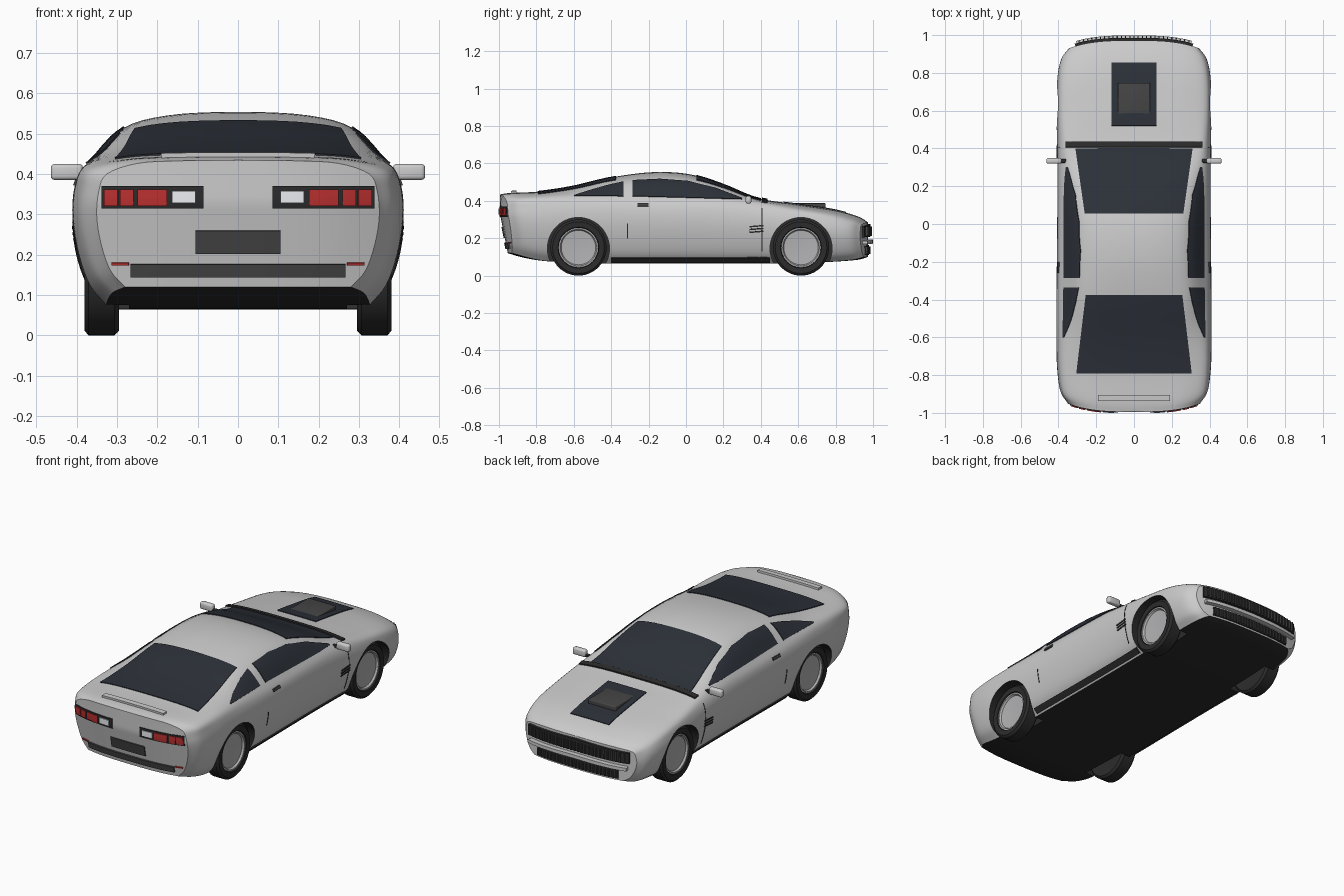
import bpy, bmesh, math
from mathutils import Vector
from mathutils.bvhtree import BVHTree

if "Cube" in bpy.data.objects:
    bpy.data.objects.remove(bpy.data.objects["Cube"])


def material(name, r, g, b):
    m = bpy.data.materials.new(name)
    m.diffuse_color = (r, g, b, 1)
    m.use_nodes = True
    m.node_tree.nodes["Principled BSDF"].inputs["Base Color"].default_value = m.diffuse_color
    return m


PAINT = material("paint", .7, .7, .7)
BLACK = material("black_trim", .025, .025, .025)
DARK = material("dark_grey", .06, .06, .06)
GLASS = material("glass", .025, .03, .04)
RED = material("red_lens", .5, .03, .03)
WHITE = material("white_lens", .85, .87, .9)
ALLOY = material("alloy", .45, .45, .46)


def new_object(name, bm, *mats):
    me = bpy.data.meshes.new(name)
    bm.to_mesh(me)
    bm.free()
    ob = bpy.data.objects.new(name, me)
    bpy.context.collection.objects.link(ob)
    for m in mats:
        me.materials.append(m)
    return ob


def finish(ob, angle=35):
    """Bake modifiers and shade smooth."""
    bpy.ops.object.select_all(action='DESELECT')
    ob.select_set(True)
    bpy.context.view_layer.objects.active = ob
    bpy.ops.object.convert(target='MESH')
    bpy.ops.object.shade_smooth_by_angle(angle=math.radians(angle))


def spline(pts, n):
    """Catmull-Rom through points of any dimension."""
    p = [Vector(q) for q in pts]
    p = [2 * p[0] - p[1]] + p + [2 * p[-1] - p[-2]]
    out = []
    for i in range(1, len(p) - 2):
        a, b, c, d = p[i - 1:i + 3]
        for k in range(n):
            t = k / n
            out.append(.5 * (2 * b + (c - a) * t + (2 * a - 5 * b + 4 * c - d) * t * t
                             + (3 * b - a - 3 * c + d) * t ** 3))
    return out + [p[-2]]


# Body stations: y, half width, floor z, belt x, belt z, roof edge x, roof edge z, top z
STATIONS = [
    (-.995, .35, .12, .325, .40, .25, .426, .434),
    (-.94, .39, .105, .365, .41, .27, .435, .442),
    (-.78, .407, .08, .375, .42, .28, .441, .450),
    (-.60, .41, .07, .375, .425, .285, .462, .478),
    (-.40, .41, .065, .372, .425, .29, .495, .525),
    (-.18, .408, .065, .37, .42, .29, .510, .553),
    (.02, .406, .065, .37, .415, .29, .502, .542),
    (.20, .405, .065, .37, .408, .30, .463, .487),
    (.38, .406, .065, .37, .39, .31, .405, .415),
    (.60, .41, .065, .38, .352, .30, .370, .381),
    (.80, .405, .075, .375, .322, .30, .340, .350),
    (.92, .385, .085, .352, .295, .28, .308, .316),
    (.972, .345, .10, .325, .27, .26, .28, .286)]
M = 10


def section(s):
    y, w, zb, ws, zs, wr, zr, zt = s
    h = zs - zb
    half = [(.8 * w, zb), (.9 * w, zb + .14 * h), (.965 * w, zb + .36 * h), (w, zb + .62 * h),
            (.985 * w, zb + .85 * h), (ws, zs), (wr, zr), (.6 * wr, zt - .2 * (zt - zr))]
    full = half + [(0, zt)] + [(-x, z) for x, z in reversed(half)]
    return [Vector((p[0], y, p[1])) for p in spline(full, 4)]


def bend(v):
    """Bow both ends in plan and tuck the lower tail in."""
    e = min(1, max(0, (abs(v.y) - .7) / .27))
    s = 1 if v.y > 0 else -1
    v.y -= s * .07 * e * (abs(v.x) / .41) ** 3
    if s < 0:
        v.y += .2 * e * e * max(0, .33 - v.z)


# Body shell: lofted sections with gridded end caps
bm = bmesh.new()
sections = [section(s) for s in spline(STATIONS, 6)]
rings = []
for sec in sections:
    ring = sec + [sec[-1].lerp(sec[0], k / M) for k in range(1, M)]
    rings.append([bm.verts.new(p) for p in ring])
n, ns = len(rings[0]), len(sections[0])
for a, b in zip(rings, rings[1:]):
    for i in range(n):
        j = (i + 1) % n
        f = bm.faces.new((a[i], a[j], b[j], b[i]))
        f.material_index = int(i >= ns - 1)
for sec in (sections[0], sections[-1]):
    rows = [[bm.verts.new(sec[i].lerp(sec[ns - 1 - i], k / M)) for k in range(M + 1)]
            for i in range(ns // 2 + 1)]
    for a, b in zip(rows, rows[1:]):
        for k in range(M):
            bm.faces.new((a[k], a[k + 1], b[k + 1], b[k]))
bmesh.ops.remove_doubles(bm, verts=bm.verts, dist=1e-5)
for v in bm.verts:
    bend(v.co)
bmesh.ops.recalc_face_normals(bm, faces=bm.faces)
tree = BVHTree.FromBMesh(bm)
body = new_object("body_shell", bm, PAINT, BLACK)

# Wheel arches cut out of the shell
AXLES = (-.575, .615)
bm = bmesh.new()
for y in AXLES:
    for s in (-1, 1):
        r = bmesh.ops.create_cone(bm, cap_ends=True, segments=48, radius1=.166, radius2=.166, depth=.25)
        for v in r["verts"]:
            v.co = Vector((v.co.z + s * .395, v.co.x + y, v.co.y + .145))
for f in bm.faces:
    f.material_index = 1
bmesh.ops.recalc_face_normals(bm, faces=bm.faces)
cutter = new_object("arch_cutter", bm, PAINT, BLACK)
cutter.hide_render = True
mod = body.modifiers.new("arches", 'BOOLEAN')
mod.operation, mod.solver, mod.object = 'DIFFERENCE', 'EXACT', cutter
finish(body)
bpy.data.objects.remove(cutter)


def panel(name, patches, axis, mat, t=.006, mirror=False, nu=14, nv=8):
    """Thin plates projected onto the body; a patch is a lower and an upper edge."""
    place, d = {'side': (lambda a, b: (1.1, a, b), (-1, 0, 0)),
                'top': (lambda a, b: (a, b, 1.1), (0, 0, -1)),
                'nose': (lambda a, b: (a, 1.1, b), (0, -1, 0)),
                'tail': (lambda a, b: (a, -1.1, b), (0, 1, 0))}[axis]

    def along(edge, u):
        u *= len(edge) - 1
        i = min(int(u), len(edge) - 2)
        return Vector(edge[i]).lerp(Vector(edge[i + 1]), u - i)
    bm = bmesh.new()
    for lo, hi in patches:
        grid = []
        for j in range(nv + 1):
            row = []
            for i in range(nu + 1):
                q = along(lo, i / nu).lerp(along(hi, i / nu), j / nv)
                o = Vector(place(q.x, q.y))
                hit, nor = tree.ray_cast(o, Vector(d))[:2]
                if hit is None:
                    hit, nor = tree.find_nearest(o)[:2]
                row.append(bm.verts.new(hit + nor * t * .2))
            grid.append(row)
        for a, b in zip(grid, grid[1:]):
            for i in range(nu):
                bm.faces.new((a[i], a[i + 1], b[i + 1], b[i]))
    ob = new_object(name, bm, mat)
    if mirror:
        ob.modifiers.new("mirror", 'MIRROR').use_mirror_merge = False
    sol = ob.modifiers.new("thick", 'SOLIDIFY')
    sol.thickness, sol.offset = t, 0
    finish(ob)


def rect(a0, a1, b0, b1):
    return [(a0, b0), (a1, b0)], [(a0, b1), (a1, b1)]


# Windows
panel("windscreen", [([(-.31, .40), (.31, .40)], [(-.26, .055), (.26, .055)])], 'top', GLASS)
panel("rear_window", [([(-.305, -.79), (.305, -.79)], [(-.255, -.375), (.255, -.375)])], 'top', GLASS)
panel("side_windows", [
    ([(-.6, .425), (-.51, .425), (-.42, .425), (-.335, .424)],
     [(-.6, .428), (-.51, .456), (-.42, .482), (-.335, .501)]),
    ([(-.285, .424), (-.14, .42), (.01, .416), (.155, .412), (.3, .408)],
     [(-.285, .508), (-.14, .515), (.01, .504), (.155, .468), (.3, .413)])],
    'side', GLASS, mirror=True, nu=16)

# Bonnet and cowl
panel("cowl_strip", [rect(-.36, .36, .405, .435)], 'top', BLACK, t=.012, nv=2)
panel("bonnet_vent", [rect(-.12, .12, .52, .855)], 'top', GLASS)

# Side trim
panel("sill_strip", [rect(-.40, .45, .072, .098)], 'side', BLACK, t=.01, mirror=True, nv=2)
panel("door_handle", [rect(-.26, -.2, .37, .385)], 'side', DARK, t=.01, mirror=True, nu=3, nv=1)
panel("side_vents", [([(.34, z), (.415, z + .006)], [(.34, z + .007), (.415, z + .013)])
                     for z in (.228, .243, .258)], 'side', BLACK, mirror=True, nu=4, nv=1)
panel("door_seam", [rect(-.315, -.311, .2, .28), rect(.404, .408, .13, .36)],
      'side', BLACK, t=.003, mirror=True, nu=1)

# Nose: grilles with slats and a bumper blade
panel("upper_grille", [([(-.31, .205), (0, .21), (.31, .205)], [(-.31, .265), (0, .275), (.31, .265)])],
      'nose', BLACK, t=.02)
panel("upper_grille_slats", [rect(x * .022 - .003, x * .022 + .003, .212, .262) for x in range(-13, 14)],
      'nose', DARK, t=.034, nu=1, nv=3)
panel("bumper_blade", [([(-.30, .168), (0, .172), (.30, .168)], [(-.30, .186), (0, .192), (.30, .186)])],
      'nose', PAINT, t=.038, nv=2)
panel("lower_grille", [([(-.25, .11), (0, .11), (.25, .11)], [(-.25, .158), (0, .164), (.25, .158)])],
      'nose', BLACK, t=.01)
panel("lower_grille_slats", [rect(x * .022 - .003, x * .022 + .003, .115, .155) for x in range(-11, 12)],
      'nose', DARK, t=.02, nu=1, nv=3)

# Tail: lamps, plate and bumper strip
panel("tail_lamp_frame", [rect(.085, .337, .315, .37)], 'tail', BLACK, mirror=True)
panel("tail_lamps", [rect(.175, .248, .322, .362), rect(.258, .29, .322, .362),
                     rect(.296, .33, .322, .362)], 'tail', RED, t=.012, mirror=True, nu=4, nv=3)
panel("reverse_lamp", [rect(.105, .163, .328, .358)], 'tail', WHITE, t=.012, mirror=True, nu=4, nv=3)
panel("number_plate", [rect(-.105, .105, .203, .26)], 'tail', DARK, t=.008)
panel("rear_bumper_strip", [rect(-.265, .265, .145, .177)], 'tail', DARK, t=.012, nv=3)
panel("rear_reflectors", [rect(.27, .312, .174, .181)], 'tail', RED, t=.008, mirror=True, nu=4, nv=1)
panel("boot_lip", [rect(-.19, .19, -.935, -.905)], 'top', PAINT, t=.016, nv=2)


def box(name, loc, dim, mat, bevel, mirror=False):
    bm = bmesh.new()
    bmesh.ops.create_cube(bm, size=1)
    for v in bm.verts:
        v.co = Vector(v.co[i] * dim[i] + loc[i] for i in range(3))
    ob = new_object(name, bm, mat)
    b = ob.modifiers.new("bevel", 'BEVEL')
    b.width, b.segments = bevel, 3
    if mirror:
        ob.modifiers.new("mirror", 'MIRROR').use_mirror_merge = False
    finish(ob)


box("bonnet_scoop", (0, .637, .371), (.17, .22, .032), DARK, .005)
box("door_mirror", (.424, .334, .405), (.08, .03, .04), PAINT, .01, True)
box("mirror_stalk", (.38, .334, .395), (.05, .02, .014), BLACK, .003, True)


def lathe(name, profile, y, mat):
    """Spin an (x, radius) profile about the axle; mirrored to the other side."""
    bm = bmesh.new()
    vs = [bm.verts.new((x, y, .15 + r)) for x, r in profile]
    es = [bm.edges.new(p) for p in zip(vs, vs[1:])]
    bmesh.ops.spin(bm, geom=vs + es, cent=(0, y, .15), axis=(1, 0, 0),
                   angle=2 * math.pi, steps=48)
    bmesh.ops.remove_doubles(bm, verts=bm.verts, dist=1e-4)
    bmesh.ops.recalc_face_normals(bm, faces=bm.faces)
    ob = new_object(name, bm, mat)
    ob.modifiers.new("mirror", 'MIRROR').use_mirror_merge = False
    finish(ob)


# Wheels
for end, y in zip(("rear", "front"), AXLES):
    lathe(end + "_tyres", [(.3, 0), (.3, .1), (.295, .138), (.306, .15), (.37, .15), (.381, .138),
                           (.379, .109), (.36, .105)], y, BLACK)
    lathe(end + "_rims", [(.36, .106), (.374, .106), (.374, .098), (.364, .092), (.36, .03), (.36, 0)], y, ALLOY)
